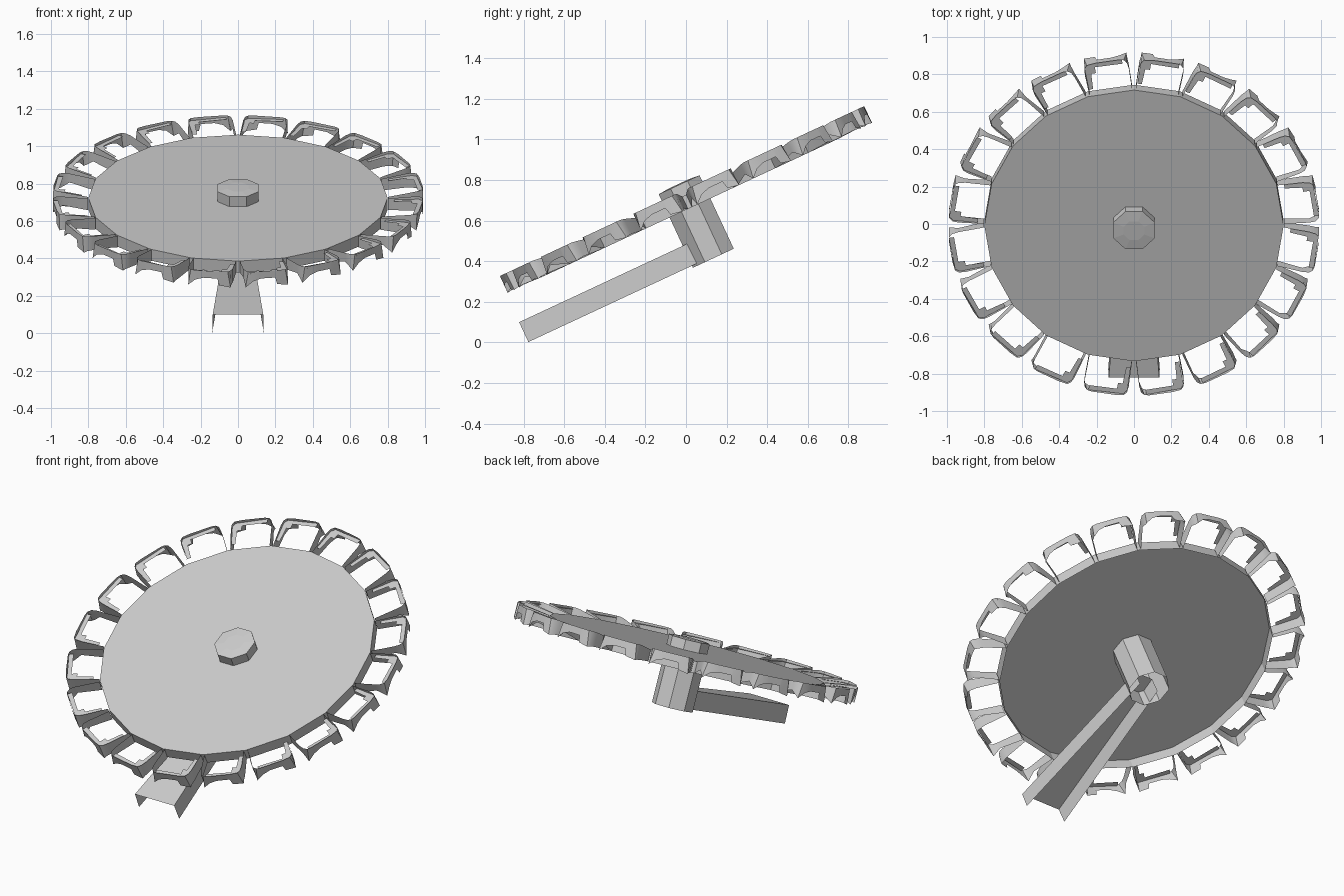
import bpy, bmesh, math
from mathutils import Matrix, Vector

if "Cube" in bpy.data.objects:
    bpy.data.objects.remove(bpy.data.objects["Cube"])

# everything is modelled with the wheel flat, then tilted 25 degrees
TILT = Matrix.Translation((0, 0, 0.704)) @ Matrix.Rotation(math.radians(25), 4, 'X')
COUNT = 20


def make(name, bm, recalc=True):
    if recalc:
        bmesh.ops.recalc_face_normals(bm, faces=bm.faces)
    me = bpy.data.meshes.new(name)
    bm.to_mesh(me)
    bm.free()
    ob = bpy.data.objects.new(name, me)
    bpy.context.collection.objects.link(ob)
    ob.matrix_world = TILT
    return ob


def lathe(name, sides, offset, rings, cap_top=True, cap_bottom=True):
    """Stack of polygon rings given as (radius, z) from bottom to top."""
    bm = bmesh.new()
    loops = []
    for r, z in rings:
        loops.append([bm.verts.new((r * math.cos(offset + 2 * math.pi * i / sides),
                                    r * math.sin(offset + 2 * math.pi * i / sides), z))
                      for i in range(sides)])
    for a, b in zip(loops, loops[1:]):
        for i in range(sides):
            j = (i + 1) % sides
            bm.faces.new((a[i], a[j], b[j], b[i]))
    if cap_bottom:
        bm.faces.new(loops[0][::-1])
    if cap_top:
        bm.faces.new(loops[-1])
    return make(name, bm)


# wheel disc (thin plate with a skirt hanging below), hub cap and hollow axle
lathe("wheel_disc", COUNT, 0, [(0.80, -0.046), (0.80, 0.021)], cap_bottom=False)
lathe("hub_cap", 8, math.pi / 8, [(0.12, 0.021), (0.12, 0.08), (0.06, 0.085)],
      cap_bottom=False)
lathe("axle", 8, math.pi / 8, [(0.12, -0.319), (0.12, 0.021)], cap_top=False, cap_bottom=False)

# bucket rim strip from the trailing side round to the leading side:
# (radial, tangential, top z, bottom z); the lower edge is cut away between pointed corners
rim = [(0.795, -0.115, 0.022, -0.046), (0.93, -0.119, 0.042, -0.010), (0.965, -0.115, 0.046, -0.034),
       (0.984, -0.100, 0.046, -0.046), (0.990, -0.075, 0.046, -0.010), (0.990, -0.03, 0.046, 0.004),
       (0.990, 0.045, 0.046, 0.004), (0.990, 0.055, 0.046, -0.035),
       (0.984, 0.100, 0.046, -0.046), (0.965, 0.115, 0.046, -0.042), (0.93, 0.119, 0.042, -0.040),
       (0.795, 0.115, 0.022, -0.046)]
# stepped lip plate at the leading outer corner
lip = [(0.984, 0.10, 0.03), (0.988, -0.09, 0.035), (0.96, -0.09, 0.035), (0.96, 0.06, 0.03),
       (0.925, 0.06, 0.03), (0.925, 0.085, 0.03), (0.83, 0.09, 0.02), (0.83, 0.113, 0.02),
       (0.96, 0.116, 0.03)]

bm = bmesh.new()
for k in range(COUNT):
    rot = Matrix.Rotation(math.radians(9 + 18 * k), 3, 'Z')

    def ring(points):
        return [bm.verts.new(rot @ Vector(p)) for p in points]

    upper = ring([(r, t, z) for r, t, z, _ in rim])
    lower = ring([(r, t * (1.15 if z < -0.045 and r > 0.9 else 1), z) for r, t, _, z in rim])
    for i in range(len(upper) - 1):
        face = bm.faces.new((lower[i], lower[i + 1], upper[i + 1], upper[i]))
        face.smooth = True
    bm.faces.new(ring(lip)[::-1])
buckets = make("buckets", bm, False)
buckets.data.set_sharp_from_angle(angle=math.radians(45))

# support arm: tapered channel open underneath
bm = bmesh.new()
ends = []
for y, w in ((-1.0, 0.135), (0.0, 0.062)):
    ends.append([bm.verts.new(p) for p in ((-w - 0.003, y, -0.308), (-w, y, -0.2),
                                           (w, y, -0.2), (w + 0.003, y, -0.308))])
for i in range(3):
    bm.faces.new((ends[0][i], ends[0][i + 1], ends[1][i + 1], ends[1][i]))
make("support_arm", bm)
